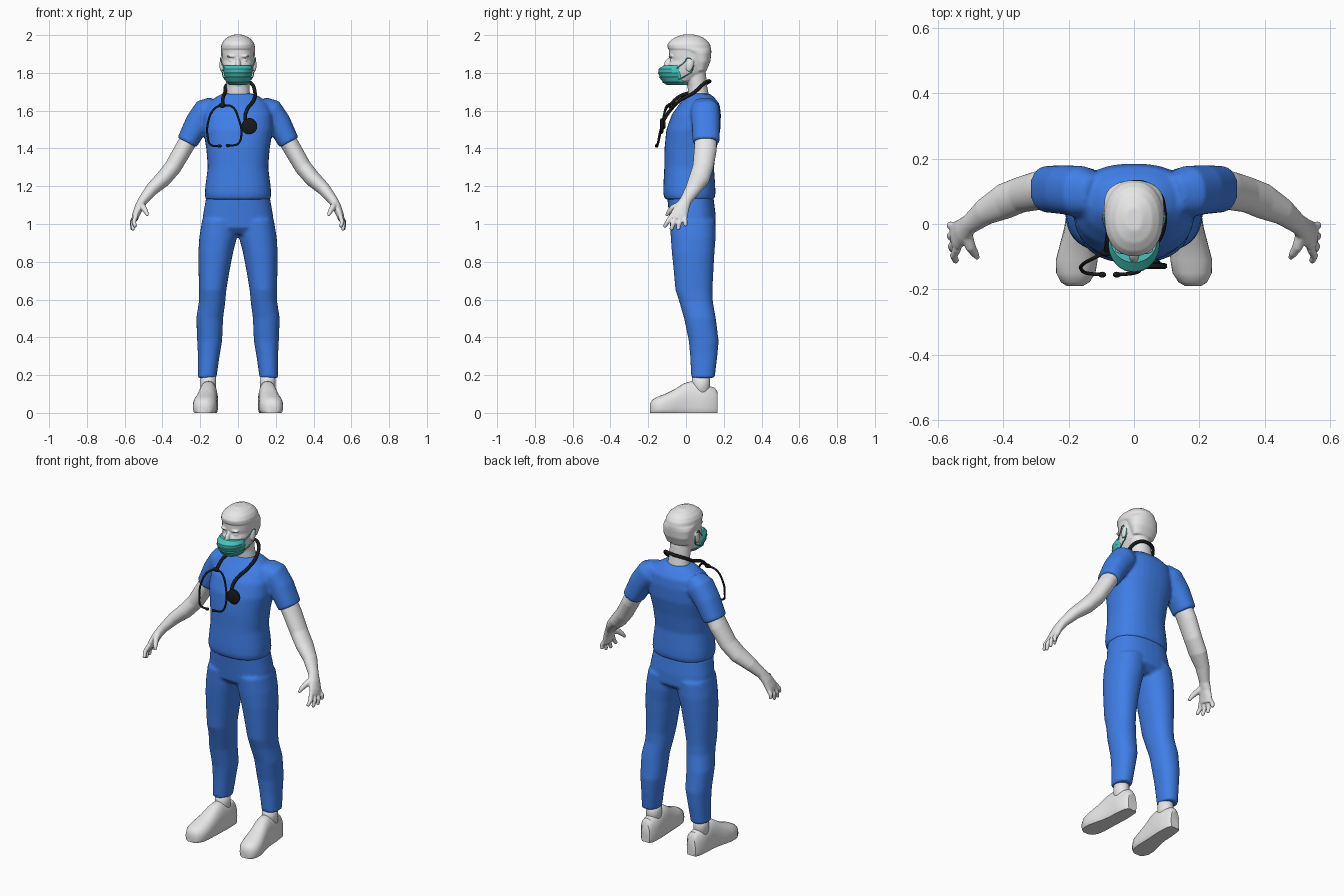
import bpy, bmesh, math
from mathutils import Vector, Matrix

if "Cube" in bpy.data.objects:
    bpy.data.objects.remove(bpy.data.objects["Cube"])


def material(name, rgb, rough=0.7):
    m = bpy.data.materials.new(name)
    m.use_nodes = True
    m.diffuse_color = (*rgb, 1)
    node = m.node_tree.nodes["Principled BSDF"]
    node.inputs["Base Color"].default_value = (*rgb, 1)
    node.inputs["Roughness"].default_value = rough
    return m


PALE = material("pale grey", (0.8, 0.8, 0.8))
BLUE = material("scrub blue", (0.05, 0.21, 0.8))
TEAL = material("mask teal", (0.06, 0.55, 0.5))
BLACK = material("rubber black", (0.01, 0.01, 0.01))


def loft(bm, rings, ref=(1, 0, 0), axis=None, power=2.0, sides=32):
    """Skin superellipse rings (x, y, z, a, b); a lies along ref."""
    pts = [Vector(r[:3]) for r in rings]
    loops = []
    for i, r in enumerate(rings):
        t = Vector(axis) if axis else pts[min(i + 1, len(pts) - 1)] - pts[max(i - 1, 0)]
        t.normalize()
        u = Vector(ref)
        u = (u - t * u.dot(t)).normalized()
        v = t.cross(u)
        loop = []
        for k in range(sides):
            c, s = math.cos(math.tau * k / sides), math.sin(math.tau * k / sides)
            c = math.copysign(abs(c) ** (2 / power), c)
            s = math.copysign(abs(s) ** (2 / power), s)
            loop.append(bm.verts.new(pts[i] + u * c * r[3] + v * s * r[4]))
        loops.append(loop)
    for p, q in zip(loops, loops[1:]):
        for k in range(sides):
            j = (k + 1) % sides
            bm.faces.new((p[k], p[j], q[j], q[k]))
    bm.faces.new(loops[0][::-1])
    bm.faces.new(loops[-1])


def stack(bm, rows, power=2.0, x=0.0):
    """Horizontal rings from rows of (z, half width, front y, back y)."""
    loft(bm, [(x, (f + b) / 2, z, a, (b - f) / 2) for z, a, f, b in rows],
         axis=(0, 0, 1), power=power)


def blob(bm, centre, radii, tilt=0.0):
    m = Matrix.Translation(centre) @ Matrix.Rotation(tilt, 4, 'X') @ Matrix.Diagonal((*radii, 1))
    bmesh.ops.create_uvsphere(bm, u_segments=20, v_segments=12, radius=1, matrix=m)


def flip_copy(bm):
    """Add the copy on the other side."""
    geo = bmesh.ops.duplicate(bm, geom=bm.verts[:] + bm.edges[:] + bm.faces[:])["geom"]
    bmesh.ops.scale(bm, vec=(-1, 1, 1), verts=[g for g in geo if isinstance(g, bmesh.types.BMVert)])
    bmesh.ops.reverse_faces(bm, faces=[g for g in geo if isinstance(g, bmesh.types.BMFace)])


def finish(bm, name, mat, voxel=0, smooth=0, mirror=False, subsurf=0):
    bmesh.ops.recalc_face_normals(bm, faces=bm.faces)
    me = bpy.data.meshes.new(name)
    bm.to_mesh(me)
    bm.free()
    me.materials.append(mat)
    ob = bpy.data.objects.new(name, me)
    bpy.context.collection.objects.link(ob)
    for p in me.polygons:
        p.use_smooth = True
    if voxel:
        r = ob.modifiers.new("Fuse", 'REMESH')
        r.mode, r.voxel_size, r.use_smooth_shade = 'VOXEL', voxel, True
    if smooth:
        s = ob.modifiers.new("Soften", 'SMOOTH')
        s.factor, s.iterations = 0.5, smooth
    if subsurf:
        ob.modifiers.new("Round", 'SUBSURF').levels = subsurf
        ob.modifiers["Round"].render_levels = subsurf
    if mirror:
        ob.modifiers.new("Mirror", 'MIRROR')
    return ob


def tube(name, pts, radius, mat, mirror=False):
    cu = bpy.data.curves.new(name, 'CURVE')
    cu.dimensions, cu.bevel_depth, cu.bevel_resolution = '3D', radius, 3
    cu.resolution_u, cu.use_fill_caps = 8, True
    sp = cu.splines.new('BEZIER')
    sp.bezier_points.add(len(pts) - 1)
    for bp, p in zip(sp.bezier_points, pts):
        bp.co = p
        bp.handle_left_type = bp.handle_right_type = 'AUTO'
    cu.materials.append(mat)
    ob = bpy.data.objects.new(name, cu)
    bpy.context.collection.objects.link(ob)
    if mirror:
        ob.modifiers.new("Mirror", 'MIRROR')
    return ob


# Shirt: sleeves fused with the torso
bm = bmesh.new()
loft(bm, [(.12, .09, 1.635, .06, .045), (.165, .1, 1.6, .078, .072),
          (.215, .105, 1.535, .075, .066), (.27, .107, 1.432, .071, .056)],
     ref=(0, 1, 0), power=2.3)
flip_copy(bm)
stack(bm, [(1.13, .172, -.112, .15), (1.16, .176, -.12, .156), (1.2, .173, -.12, .155),
           (1.3, .16, -.115, .148), (1.4, .168, -.114, .162), (1.5, .185, -.104, .182),
           (1.58, .182, -.075, .185), (1.635, .16, -.035, .178), (1.67, .12, -.005, .15),
           (1.69, .085, .008, .125)], power=2.4)
finish(bm, "shirt", BLUE, voxel=.009, smooth=5)

# Trousers: two legs fused with the hips
bm = bmesh.new()
loft(bm, [(.163, .09, .185, .049, .062), (.155, .094, .3, .057, .072), (.15, .094, .38, .066, .079),
          (.15, .074, .5, .071, .084), (.137, .053, .59, .07, .089), (.134, .042, .65, .072, .098),
          (.127, .04, .75, .082, .105), (.118, .038, .85, .092, .113), (.105, .038, .93, .1, .119),
          (.092, .035, 1.02, .098, .12)], axis=(0, 0, 1), power=2.2)
flip_copy(bm)
stack(bm, [(.945, .1, -.05, .12), (.98, .19, -.083, .158), (1.05, .185, -.09, .157),
           (1.145, .168, -.1, .145)], power=2.4)
finish(bm, "trousers", BLUE, voxel=.009, smooth=5)

# Arms and hands
bm = bmesh.new()
loft(bm, [(.24, .105, 1.48, .058, .048), (.29, .103, 1.395, .06, .047), (.345, .09, 1.3, .055, .045),
          (.395, .07, 1.24, .055, .043), (.455, .038, 1.185, .042, .035), (.502, 0, 1.127, .031, .026),
          (.524, -.02, 1.09, .038, .023), (.54, -.035, 1.05, .046, .02), (.547, -.042, 1.025, .044, .017)],
     ref=(0, 1, 0))
for base_y, tip in ((-.075, (.543, -.116, .983)), (-.053, (.555, -.08, .966)),
                    (-.029, (.561, -.042, .968)), (-.007, (.562, -.002, .987))):
    base, end = Vector((.54, base_y, 1.045)), Vector(tip)
    mid = base.lerp(end, .55) + Vector((.01, 0, 0))
    loft(bm, [(*base, .013, .013), (*mid, .0125, .012), (*mid.lerp(end, .85), .0105, .01), (*end, .006, .006)],
         ref=(0, 1, 0), sides=12)
loft(bm, [(.515, -.025, 1.105, .02, .02), (.5, -.07, 1.085, .017, .016), (.487, -.09, 1.065, .013, .013),
          (.478, -.105, 1.043, .007, .007)], ref=(0, 1, 0), sides=12)
finish(bm, "arm", PALE, voxel=.0045, smooth=4, mirror=True)

# Head with neck, hair, ears, brows and nose
bm = bmesh.new()
for s in (-1, 1):
    blob(bm, (s * .088, .02, 1.842), (.01, .02, .037), tilt=-.2)
    blob(bm, (s * .034, -.08, 1.888), (.026, .013, .007))
    blob(bm, (s * .034, -.073, 1.866), (.015, .011, .009))
blob(bm, (0, -.1, 1.845), (.014, .017, .035), tilt=-.35)
stack(bm, [(1.735, .035, -.09, -.01), (1.76, .06, -.098, .05), (1.8, .075, -.1, .1),
           (1.845, .083, -.096, .117), (1.866, .085, -.084, .124), (1.888, .086, -.09, .127),
           (1.92, .087, -.09, .128), (1.955, .082, -.08, .118), (1.98, .06, -.055, .09)], power=2.2)
stack(bm, [(1.81, .068, .045, .108), (1.86, .085, .03, .129), (1.905, .091, .0, .134),
           (1.922, .092, -.05, .134), (1.928, .091, -.096, .133), (1.95, .088, -.099, .128),
           (1.97, .077, -.084, .113), (1.988, .057, -.058, .09), (2.002, .025, -.02, .05)], power=2.2)
loft(bm, [(0, .075, 1.62, .08, .06), (0, .067, 1.68, .064, .055), (0, .06, 1.73, .06, .052),
          (0, .045, 1.8, .06, .06)], axis=(0, 0, 1))
finish(bm, "head", PALE, voxel=.0045, smooth=3)

# Face mask with stepped pleats
bm = bmesh.new()
rows = [(1.735, .045, -.1), (1.755, .064, -.125), (1.78, .072, -.139),
        (1.803, .076, -.145), (1.823, .076, -.143), (1.84, .071, -.118)]
pleated = []
for (z, a, f), nxt in zip(rows, rows[1:]):
    pleated += [(z, a, f, .02), (nxt[0] - .003, nxt[1] + .002, nxt[2] - .003, .02)]
stack(bm, pleated + [(*rows[-1], .02)])
finish(bm, "face_mask", TEAL)
tube("upper_ear_loop", [(.073, -.05, 1.825), (.087, -.01, 1.855), (.093, .015, 1.88), (.087, .04, 1.855)],
     .0028, TEAL, True)
tube("lower_ear_loop", [(.07, -.04, 1.765), (.08, 0, 1.785), (.084, .032, 1.81), (.087, .04, 1.855)],
     .0028, TEAL, True)

# Shoes, flattened underneath, and ankles
bm = bmesh.new()
shoe = [(.152, .168, .11, .028), (.153, .15, .135, .043), (.155, .08, .15, .05), (.157, .03, .168, .05),
        (.161, -.01, .157, .052), (.168, -.06, .125, .058), (.175, -.11, .1, .064),
        (.178, -.15, .086, .06), (.18, -.178, .07, .044), (.181, -.19, .05, .024)]
loft(bm, [(x, y, h * .35, w, h * .65) for x, y, h, w in shoe], axis=(0, -1, 0), power=2.4)
for v in bm.verts:
    v.co.z = max(v.co.z, 0)
ob = finish(bm, "shoe", PALE, mirror=True)
bm = bmesh.new()
loft(bm, [(.157, .08, z, .041, .047) for z in (.08, .15, .21)], axis=(0, 0, 1))
finish(bm, "ankle", PALE, mirror=True)

# Stethoscope tubing and headset
tube("stethoscope_tube", [(-.083, -.085, 1.63), (-.078, -.035, 1.675), (-.068, .03, 1.7), (-.06, .09, 1.735),
                          (0, .125, 1.755), (.062, .105, 1.75), (.09, .04, 1.695), (.083, -.03, 1.655),
                          (.045, -.085, 1.6), (.04, -.115, 1.555), (.06, -.125, 1.525)], .0095, BLACK)
tube("right_headset_arm", [(-.083, -.085, 1.63), (-.125, -.105, 1.61), (-.158, -.125, 1.54), (-.16, -.14, 1.46),
                           (-.145, -.15, 1.42), (-.1, -.155, 1.413)], .0055, BLACK)
tube("left_headset_arm", [(-.083, -.085, 1.63), (-.03, -.105, 1.62), (.002, -.12, 1.56), (.018, -.14, 1.475),
                          (.0, -.15, 1.425), (-.05, -.155, 1.415)], .0055, BLACK)
bm = bmesh.new()
blob(bm, (-.097, -.155, 1.413), (.012, .009, .009))
blob(bm, (-.053, -.155, 1.415), (.012, .009, .009))
blob(bm, (-.083, -.088, 1.628), (.02, .011, .013))
finish(bm, "headset_tips", BLACK)

# Chest piece
bm = bmesh.new()
loft(bm, [(.06, y, 1.518 + (y + .13) * .3, r, r) for y, r in
          ((-.108, .016), (-.118, .022), (-.121, .04), (-.133, .042), (-.137, .036))], axis=(0, -1, 0))
finish(bm, "chest_piece", BLACK)

# Keep hard edges on the built-up parts
for name in ("face_mask", "shoe", "chest_piece"):
    bpy.ops.object.select_all(action='DESELECT')
    bpy.data.objects[name].select_set(True)
    bpy.context.view_layer.objects.active = bpy.data.objects[name]
    bpy.ops.object.shade_smooth_by_angle(angle=math.radians(40))
